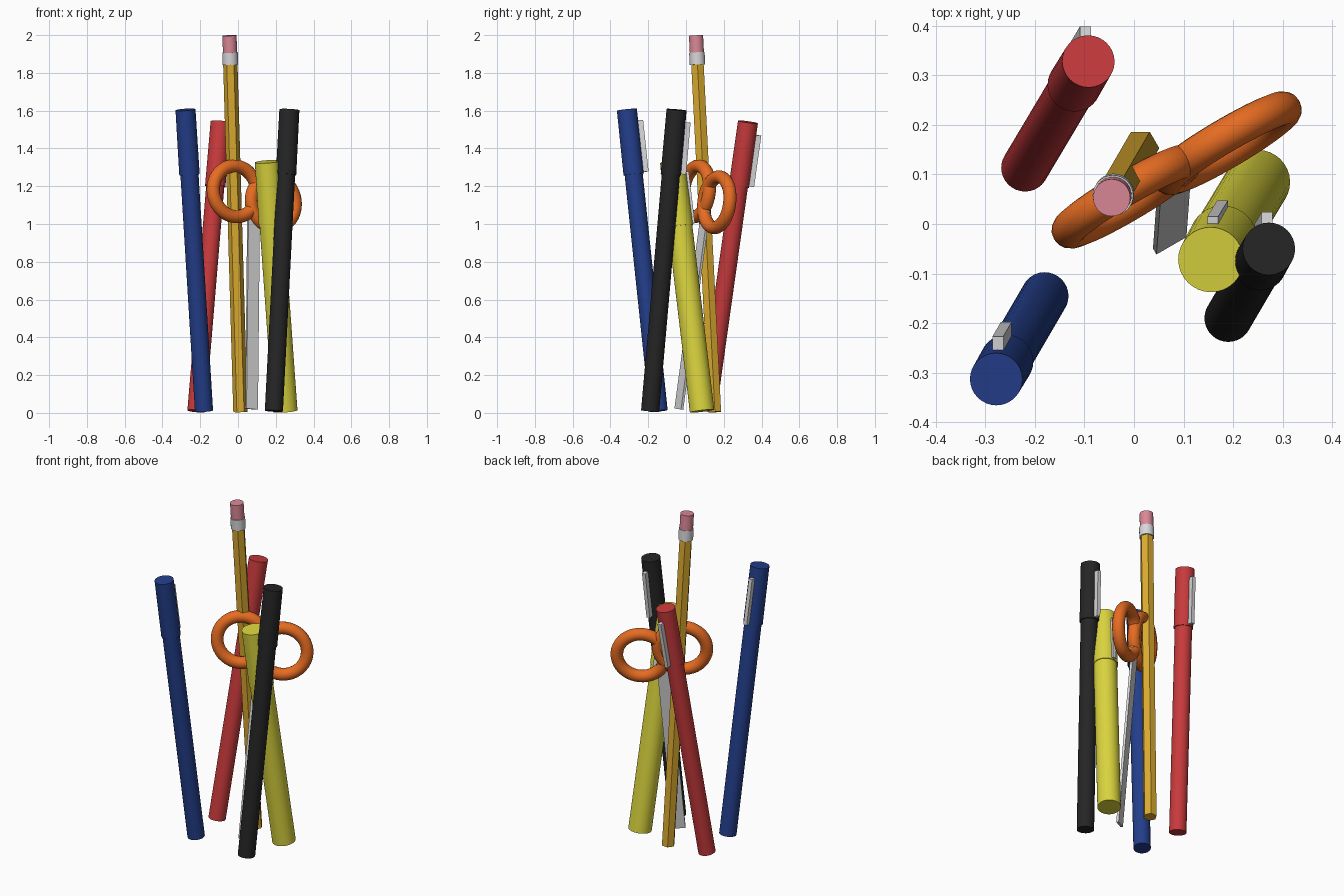
import bpy, bmesh, math
from mathutils import Vector, Matrix

cube = bpy.data.objects.get("Cube")
if cube:
    bpy.data.objects.remove(cube)


def material(name, rgb):
    lin = [(c / 255 / 12.92 if c < 11 else ((c / 255 + 0.055) / 1.055) ** 2.4) for c in rgb]
    m = bpy.data.materials.new(name)
    m.use_nodes = True
    m.diffuse_color = (*lin, 1)
    m.node_tree.nodes["Principled BSDF"].inputs["Base Color"].default_value = (*lin, 1)
    return m


BLUE = material("blue plastic", (35, 62, 138))
RED = material("red plastic", (200, 58, 60))
BLACK = material("black plastic", (37, 37, 37))
YELLOW = material("highlighter yellow", (218, 212, 62))
ORANGE = material("orange handle", (230, 108, 34))
WOOD = material("pencil yellow", (218, 170, 48))
PINK = material("eraser pink", (218, 136, 150))
METAL = material("light metal", (215, 215, 217))


def frame(base, axis, front):
    """Matrix at base with z along axis and -y as near to front as possible."""
    z = Vector(axis).normalized()
    x = z.cross(Vector(front)).normalized()
    return Matrix.Translation(base) @ Matrix((x, z.cross(x), z)).transposed().to_4x4()


def finish(name, bm, matrix, mat, smooth):
    mesh = bpy.data.meshes.new(name)
    bmesh.ops.recalc_face_normals(bm, faces=bm.faces)
    bm.to_mesh(mesh)
    bm.free()
    ob = bpy.data.objects.new(name, mesh)
    ob.matrix_world = matrix
    bpy.context.collection.objects.link(ob)
    mesh.materials.append(mat)
    if smooth:
        bpy.ops.object.select_all(action='DESELECT')
        ob.select_set(True)
        bpy.context.view_layer.objects.active = ob
        bpy.ops.object.shade_smooth_by_angle(angle=math.radians(35))
    return ob


def rod(name, matrix, mat, z0, z1, r0, r1, sides=32):
    bm = bmesh.new()
    place = Matrix.Translation((0, 0, (z0 + z1) / 2)) @ Matrix.Rotation(math.pi / 2, 4, 'Z')
    bmesh.ops.create_cone(bm, cap_ends=True, segments=sides, radius1=r0, radius2=r1,
                          depth=z1 - z0, matrix=place)
    return finish(name, bm, matrix, mat, sides > 8)


def box(name, matrix, mat, center, size):
    bm = bmesh.new()
    place = Matrix.Translation(center) @ Matrix.Diagonal((*size, 1))
    bmesh.ops.create_cube(bm, size=1, matrix=place)
    return finish(name, bm, matrix, mat, False)


# Capped pens and the highlighter, each leaning its own way
def pen(name, mat, bottom, top, r_body, r_cap, r_top):
    bottom, top = Vector(bottom), Vector(top)
    length = (top - bottom).length
    m = frame(bottom, top - bottom, (0, 1, 0))
    rod(name + "_body", m, mat, 0, length - 0.3, r_body, r_body)
    rod(name + "_cap", m, mat, length - 0.345, length, r_cap, r_top)
    reach = r_top * 0.8
    box(name + "_clip", m, METAL, (0, -(reach + 0.08) / 2, length - 0.2),
        (0.022, 0.08 - reach, 0.275))


pen("blue_pen", BLUE, (-0.18, -0.145, 0.01), (-0.278, -0.313, 1.605), 0.048, 0.054, 0.053)
pen("red_pen", RED, (-0.22, 0.113, 0.01), (-0.092, 0.328, 1.54), 0.048, 0.054, 0.053)
pen("black_pen", BLACK, (0.19, -0.19, 0.01), (0.272, -0.05, 1.605), 0.048, 0.054, 0.053)
pen("highlighter", YELLOW, (0.25, 0.085, 0.01), (0.155, -0.072, 1.33), 0.065, 0.069, 0.066)

# Hexagonal pencil with ferrule and eraser
foot, tip = Vector((0.013, 0.153, 0.005)), Vector((-0.045, 0.053, 1.998))
m = frame(foot, tip - foot, (0, 1, 0))
full = (tip - foot).length
rod("pencil_shaft", m, WOOD, 0, full - 0.14, 0.038, 0.038, 6)
rod("pencil_ferrule", m, METAL, full - 0.155, full - 0.09, 0.041, 0.041)
rod("pencil_eraser", m, PINK, full - 0.1, full, 0.0375, 0.0375)

# Scissors: flat blade and two ring handles
blade_axis = Vector((0.01, 0.135, 1)).normalized()
across = Vector((0.87, 0.5, -0.1))
facing = blade_axis.cross(across)
box("scissor_blade", frame((0.072, -0.038, 0.02), blade_axis, facing), METAL,
    (0, 0, 0.53), (0.07, 0.014, 1.06))


def ring(name, center, major=0.135, minor=0.035, n=40, k=16):
    bm = bmesh.new()
    loops = []
    for i in range(n):
        turn = Matrix.Rotation(2 * math.pi * i / n, 3, 'Y')
        loops.append([bm.verts.new(turn @ Vector((
            major + minor * math.cos(2 * math.pi * j / k),
            minor * math.sin(2 * math.pi * j / k), 0))) for j in range(k)])
    for i in range(n):
        a, b = loops[i], loops[(i + 1) % n]
        for j in range(k):
            bm.faces.new((a[j], a[(j + 1) % k], b[(j + 1) % k], b[j]))
    finish(name, bm, frame(center, blade_axis, facing), ORANGE, True)


ring("right_scissor_handle", (-0.015, 0.055, 1.173))
ring("left_scissor_handle", (0.187, 0.163, 1.115))
